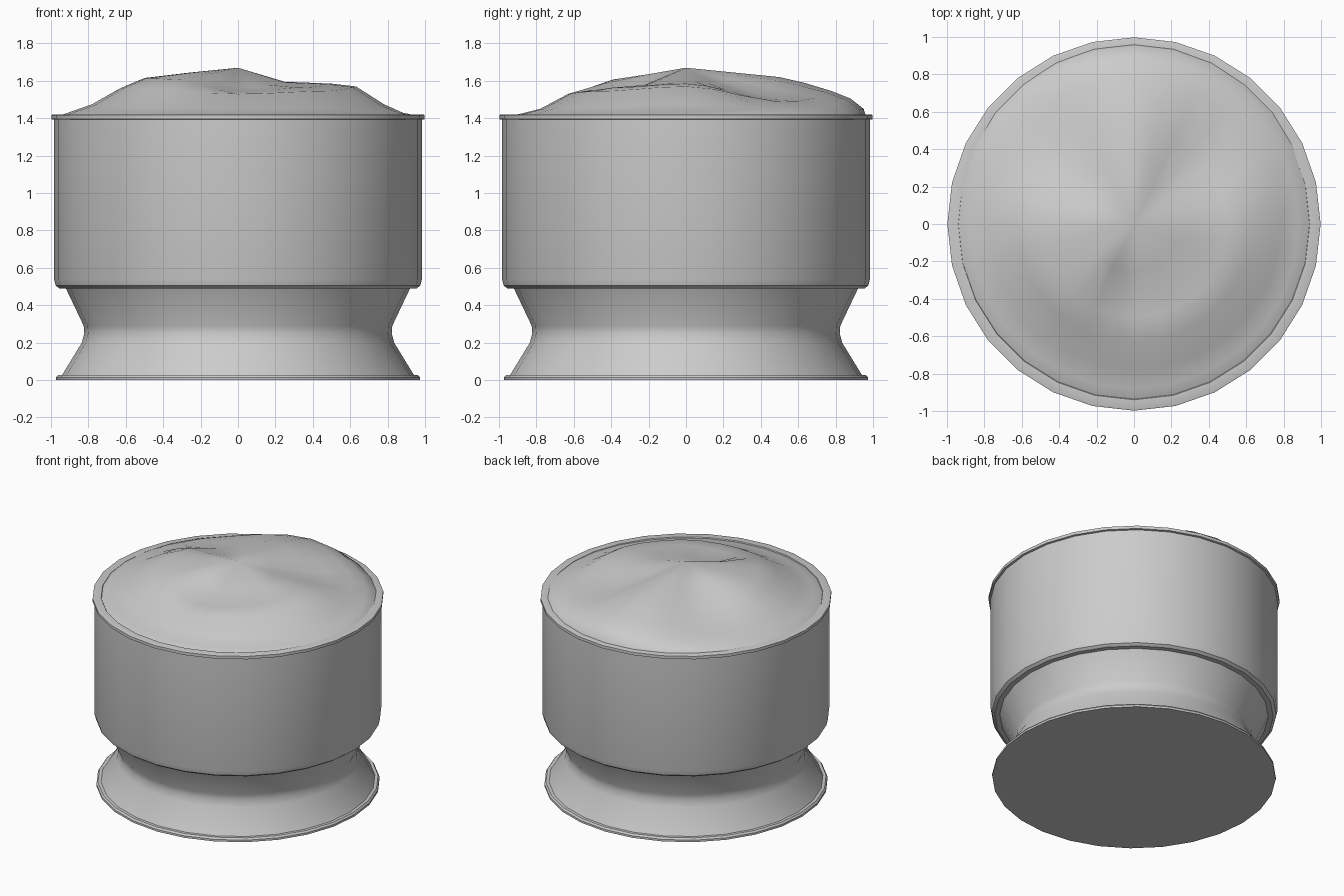
import bpy, bmesh
from math import sin, cos, pi

if "Cube" in bpy.data.objects:
    bpy.data.objects.remove(bpy.data.objects["Cube"])

N = 28  # sides around the axis


def finish(name, bm, angle):
    bmesh.ops.recalc_face_normals(bm, faces=bm.faces)
    me = bpy.data.meshes.new(name)
    bm.to_mesh(me)
    bm.free()
    ob = bpy.data.objects.new(name, me)
    bpy.context.collection.objects.link(ob)
    bpy.ops.object.select_all(action='DESELECT')
    ob.select_set(True)
    bpy.context.view_layer.objects.active = ob
    bpy.ops.object.shade_smooth_by_angle(angle=angle)
    return ob


def rings(bm, levels):
    """Skin a list of (radius, height function of angle) rings."""
    rows = []
    for r, h in levels:
        rows.append([bm.verts.new((r * cos(2 * pi * i / N), r * sin(2 * pi * i / N),
                                   h(i / N))) for i in range(N)])
    for a, b in zip(rows, rows[1:]):
        for i in range(N):
            j = (i + 1) % N
            bm.faces.new((a[i], a[j], b[j], b[i]))
    return rows


def lathe(name, profile, cap_bottom=False):
    bm = bmesh.new()
    rows = rings(bm, [(r, lambda t, z=z: z) for r, z in profile])
    if cap_bottom:
        bm.faces.new(rows[0])
    return finish(name, bm, 0.6)


def around(values):
    """Smooth periodic blend of heights given every 45 degrees from +x."""
    def h(t):
        k = t * len(values)
        i = int(k)
        f = (1 - cos(pi * (k - i))) / 2
        return values[i % len(values)] * (1 - f) + values[(i + 1) % len(values)] * f
    return h


# Flared foot with a pinched neck
lathe("foot", [(0.972, 0), (0.972, 0.015), (0.962, 0.028), (0.94, 0.028),
               (0.835, 0.2), (0.822, 0.25), (0.825, 0.29), (0.92, 0.49)], True)

# Straight bowl with a rounded lower edge and thin lip
lathe("bowl", [(0.915, 0.49), (0.955, 0.49), (0.975, 0.505), (0.984, 0.54),
               (0.984, 1.392), (0.998, 1.395), (0.998, 1.417), (0.99, 1.42),
               (0.94, 1.42), (0.93, 1.40)])

# Uneven heaped filling: ring radius, then heights every 45 degrees
heap = [
    (0.25, [1.595, 1.59, 1.645, 1.605, 1.645, 1.64, 1.565, 1.58]),
    (0.50, [1.585, 1.525, 1.62, 1.54, 1.615, 1.61, 1.54, 1.565]),
    (0.63, [1.57, 1.50, 1.59, 1.50, 1.56, 1.555, 1.53, 1.545]),
    (0.78, [1.475, 1.49, 1.545, 1.48, 1.475, 1.46, 1.45, 1.455]),
    (0.88, [1.43, 1.46, 1.505, 1.45, 1.44, 1.43, 1.425, 1.425]),
    (0.95, [1.415, 1.42, 1.45, 1.42, 1.415, 1.41, 1.41, 1.41]),
    (0.965, [1.40] * 8),
]
bm = bmesh.new()
rows = rings(bm, [(r, around(v)) for r, v in heap])
peak = bm.verts.new((0, 0, 1.67))
for i in range(N):
    bm.faces.new((peak, rows[0][i], rows[0][(i + 1) % N]))
finish("filling", bm, 1.0)
